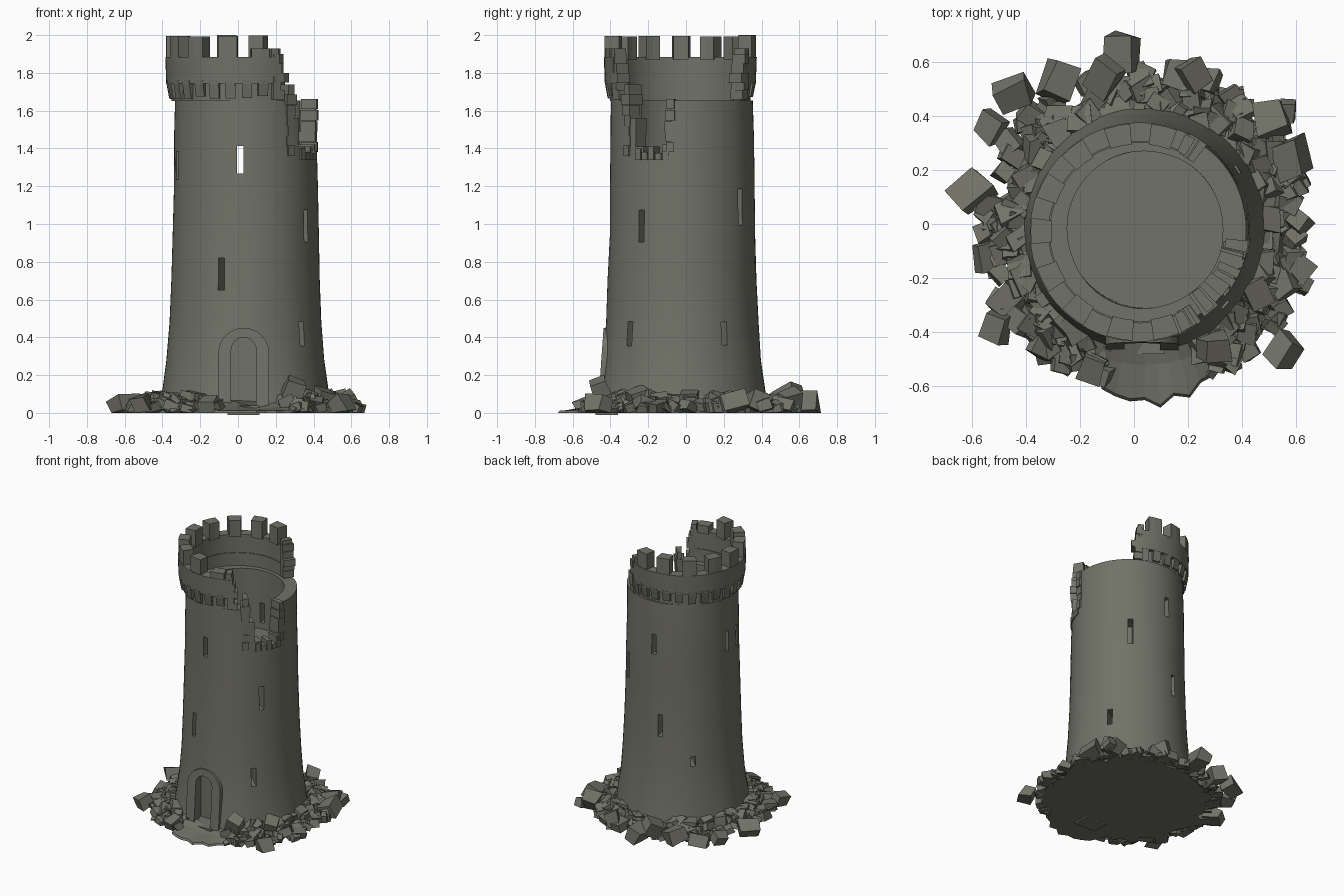
import bpy, bmesh, math, random
from mathutils import Vector, Matrix, Euler, noise

random.seed(7)
if "Cube" in bpy.data.objects:
    bpy.data.objects.remove(bpy.data.objects["Cube"], do_unlink=True)

stone = bpy.data.materials.new("mossy_grey_stone")
stone.use_nodes = True
COLOUR = (0.165, 0.168, 0.135, 1)
stone.diffuse_color = COLOUR
stone.node_tree.nodes["Principled BSDF"].inputs["Base Color"].default_value = COLOUR

WALL = Vector((0.04, -0.02, 0))     # axis of the main wall
CROWN = Vector((0.02, -0.03, 0))    # the battlements lean slightly


def polar(az, r, z, centre=WALL):
    a = math.radians(az)
    return centre + Vector((r * math.cos(a), r * math.sin(a), z))


def finish(name, bm, smooth=None):
    bmesh.ops.recalc_face_normals(bm, faces=bm.faces)
    me = bpy.data.meshes.new(name)
    bm.to_mesh(me)
    bm.free()
    ob = bpy.data.objects.new(name, me)
    bpy.context.collection.objects.link(ob)
    me.materials.append(stone)
    if smooth:
        smooth_shade(ob, smooth)
    return ob


def smooth_shade(ob, angle):
    bpy.ops.object.select_all(action='DESELECT')
    ob.select_set(True)
    bpy.context.view_layer.objects.active = ob
    bpy.ops.object.shade_smooth_by_angle(angle=math.radians(angle))


def stack_rings(bm, rings):
    """Skin a list of closed point rings and cap both ends."""
    loops = [[bm.verts.new(p) for p in ring] for ring in rings]
    n = len(loops[0])
    for a, b in zip(loops, loops[1:]):
        for i in range(n):
            j = (i + 1) % n
            bm.faces.new((a[i], a[j], b[j], b[i]))
    bm.faces.new(loops[0])
    bm.faces.new(loops[-1])


def arc_block(bm, az0, az1, r0, r1, z0, z1, centre=CROWN, step=7, foot=None):
    """Curved stone; foot is the outer radius at its lower edge."""
    n = max(1, round((az1 - az0) / step))
    rings = []
    for i in range(n + 1):
        az = az0 + (az1 - az0) * i / n
        rings.append([polar(az, r0, z0, centre), polar(az, foot or r1, z0, centre),
                      polar(az, r1, z1, centre), polar(az, r0, z1, centre)])
    stack_rings(bm, rings)


def rock(bm, pos, size, squash=0.75):
    """Rough tumbled block."""
    turn = Euler([random.uniform(-0.5, 0.5), random.uniform(-0.5, 0.5), random.uniform(0, 6.3)])
    shape = Matrix.Diagonal((size * random.uniform(0.8, 1.3), size, size * squash, 1))
    made = bmesh.ops.create_cube(bm, size=2, matrix=Matrix.Translation(pos) @ turn.to_matrix().to_4x4() @ shape)
    for v in made["verts"]:
        v.co += Vector([random.uniform(-0.22, 0.22) * size for _ in range(3)])
        v.co.z = max(v.co.z, 0)


def cut(target, bm):
    cutter = finish("cutter", bm)
    cutter.hide_render = True
    mod = target.modifiers.new("cut", 'BOOLEAN')
    mod.operation, mod.solver, mod.object = 'DIFFERENCE', 'EXACT', cutter
    bpy.context.view_layer.objects.active = target
    bpy.ops.object.modifier_apply(modifier=mod.name)
    bpy.data.objects.remove(cutter, do_unlink=True)


def box(bm, size, matrix):
    bmesh.ops.create_cube(bm, size=1, matrix=matrix @ Matrix.Diagonal((*size, 1)))


def arch(half, top, y):
    """Round-headed doorway outline, open at the foot."""
    spring = top - half
    pts = [Vector((0.03 - half, y, 0.0))]
    for i in range(13):
        a = math.pi * (1 - i / 12)
        pts.append(Vector((0.03 + half * math.cos(a), y, spring + half * math.sin(a))))
    return pts + [Vector((0.03 + half, y, 0.0))]


# Tower wall: slightly flared hollow drum with an upper floor
profile = [(0.455, 0.01), (0.438, 0.12), (0.418, 0.28), (0.402, 0.48), (0.392, 0.7), (0.386, 0.95),
           (0.382, 1.2), (0.378, 1.45), (0.375, 1.655), (0.29, 1.655), (0.29, 1.22)]
bm = bmesh.new()
rings = []
for r, z in profile:
    ring = []
    for i in range(72):
        p = polar(i * 5, r, z)
        wobble = 0.006 * noise.noise(p * 4)
        ring.append(polar(i * 5, r + wobble, z))
    rings.append(ring)
stack_rings(bm, rings)
tower = finish("tower_wall", bm)

# Arrow slits: azimuth, middle height, slit height
slits = [(-109, 0.735, 0.17), (-34, 0.99, 0.17), (-43, 0.42, 0.13), (53, 1.09, 0.19), (33, 0.42, 0.12),
         (177, 1.32, 0.15), (197, 1.31, 0.15), (102, 0.75, 0.16), (135, 0.5, 0.07)]
for az, z, h in slits:
    bm = bmesh.new()
    at = Matrix.Translation(polar(az, 0.375, z)) @ Matrix.Rotation(math.radians(az), 4, 'Z')
    box(bm, (0.2, 0.034, h), at)
    cut(tower, bm)
bm = bmesh.new()
box(bm, (0.034, 1.4, 0.145), Matrix.Translation((0.012, 0, 1.34)))
cut(tower, bm)

# Breach in the wall, stepped like broken courses
for az0, az1, z in [(-48, -40, 1.56), (-41, -32, 1.41), (-33, -16, 1.37), (-17, -9, 1.42)]:
    bm = bmesh.new()
    arc_block(bm, az0, az1, 0.2, 0.5, z, 1.8, WALL)
    cut(tower, bm)

# Door recess
bm = bmesh.new()
stack_rings(bm, [arch(0.066, 0.40, -0.6), arch(0.066, 0.40, -0.385)])
cut(tower, bm)
smooth_shade(tower, 35)

# Door frame: outer arch band following the leaning wall
bm = bmesh.new()
sections = []
for o, i in zip(arch(0.135, 0.45, 0), arch(0.066, 0.40, 0)):
    front_o, front_i = -0.468 + 0.07 * o.z, -0.468 + 0.07 * i.z
    sections.append([(o.x, front_o, o.z), (i.x, front_i, i.z), (i.x, -0.37, i.z), (o.x, -0.37, o.z)])
stack_rings(bm, sections)
finish("door_frame", bm, 35)
bm = bmesh.new()
box(bm, (0.17, 0.12, 0.05), Matrix.Translation((0.03, -0.42, 0.015)))
finish("door_sill", bm)

# Broken masonry lining the breach
bm = bmesh.new()
for az, z0, z1 in [(-50, 1.36, 1.72), (-9, 1.38, 1.62)]:
    z = z0
    while z < z1:
        w = random.uniform(3, 6)
        arc_block(bm, az - w, az + w * 0.7, random.uniform(0.29, 0.31), random.uniform(0.378, 0.392),
                  z, z + 0.055, WALL)
        z += random.uniform(0.05, 0.065)
for az in range(-40, -10, 6):
    top = 1.37 + random.uniform(0.0, 0.04)
    arc_block(bm, az, az + 5, 0.3, 0.386, 1.34, top, WALL)
finish("breach_stones", bm)

# Battlements: parapet ring, open on the breached side
bm = bmesh.new()
arc_block(bm, 60, 298, 0.335, 0.405, 1.745, 1.885, foot=0.4)
arc_block(bm, 58, 300, 0.33, 0.372, 1.65, 1.75)
finish("parapet", bm, 35)

bm = bmesh.new()
for k in range(-4, 5):
    az = 180 + k * 26 + random.uniform(-1.5, 1.5)
    top = 1.93 if k == 4 else 2.0 - random.uniform(0, 0.008)
    arc_block(bm, az - 7, az + 7, 0.325, 0.402, 1.87, top)
finish("merlons", bm)

bm = bmesh.new()
for az in range(66, 298, 13):
    arc_block(bm, az - 4, az + 4, 0.35, 0.402, 1.66 + random.uniform(0, 0.02), 1.76, foot=0.385)
finish("corbels", bm)

# Crumbling ends of the battlements
bm = bmesh.new()
for inner, sign in ((60, -1), (298, 1)):
    for z, reach in ((1.66, 5), (1.71, 3), (1.75, 6), (1.80, 3), (1.85, 2)):
        ends = sorted((inner - sign * 3, inner + sign * (reach + random.uniform(0, 2))))
        arc_block(bm, *ends, 0.325, random.uniform(0.395, 0.41), z, z + 0.05)
    arc_block(bm, inner - 3 - sign * 2, inner + 3 - sign * 2, 0.33, 0.4, 1.88, 1.93)
finish("broken_parapet_ends", bm)


# Earth mound with a worn path in front of the door
def path(az):
    return max(0.0, 1 - abs(az - 275) / 26)


def ground(az, r):
    return max(0.0, min(1.0, (0.6 - r) / 0.18)) * (0.075 - 0.05 * path(az))


bm = bmesh.new()
edge = [0.555 + random.uniform(-0.04, 0.03) + 0.12 * path(i * 5) for i in range(72)]
rings = [[polar(i * 5, edge[i], 0) for i in range(72)],
         [polar(i * 5, edge[i] - 0.01, 0.012) for i in range(72)]]
for r in (0.5, 0.42):
    rings.append([polar(i * 5, r, ground(i * 5, r) + random.uniform(0, 0.012)) for i in range(72)])
stack_rings(bm, rings)
finish("mound", bm)

# Fallen rubble around the foot
bm = bmesh.new()
for _ in range(330):
    az, r = random.uniform(0, 360), random.uniform(0.44, 0.6)
    if path(az) > 0.25:
        continue
    size = random.uniform(0.016, 0.042)
    rock(bm, polar(az, r, ground(az, r) + size * 0.45), size)
finish("rubble", bm)

# Larger fallen blocks: x, y, z, half size
bm = bmesh.new()
for x, y, z, s in [(-0.04, 0.635, 0.05, 0.055), (-0.45, 0.48, 0.05, 0.05), (0.58, 0.24, 0.05, 0.055),
                   (-0.6, 0.12, 0.03, 0.055), (0.51, 0.38, 0.05, 0.055), (0.55, -0.47, 0.04, 0.055),
                   (-0.51, -0.38, 0.05, 0.05), (0.3, -0.46, 0.13, 0.05), (0.62, -0.22, 0.02, 0.03),
                   (-0.53, 0.36, 0.04, 0.045), (-0.11, 0.54, 0.08, 0.055), (0.22, 0.55, 0.07, 0.05),
                   (0.45, -0.25, 0.08, 0.05), (-0.28, 0.53, 0.06, 0.05), (0.57, 0.42, 0.04, 0.035)]:
    rock(bm, Vector((x, y, z)), s, 0.9)
finish("fallen_blocks", bm)
